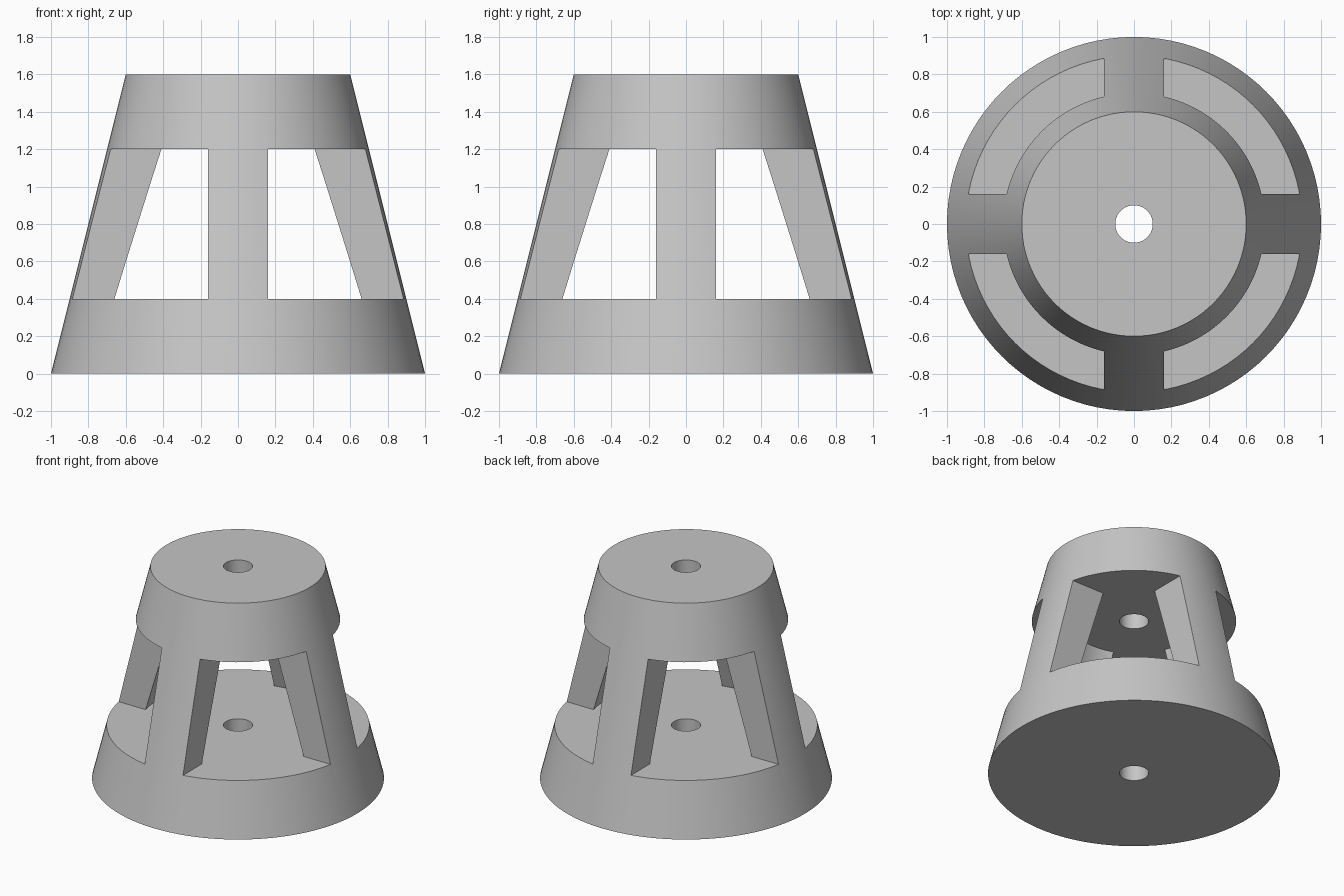
import bpy

if "Cube" in bpy.data.objects:
    bpy.data.objects.remove(bpy.data.objects["Cube"], do_unlink=True)

SEGMENTS = 96
HEIGHT = 1.6
SLOT_LOW, SLOT_HIGH = 0.4, 1.2
RIB_HALF = 0.16
BORE = 0.1

grey = bpy.data.materials.new("plain grey")
grey.use_nodes = True
colour = (0.56, 0.56, 0.56, 1)
grey.diffuse_color = colour
grey.node_tree.nodes["Principled BSDF"].inputs["Base Color"].default_value = colour


def frustum(name, r_low, r_high, z_low, z_high):
    bpy.ops.mesh.primitive_cone_add(
        vertices=SEGMENTS, radius1=r_low, radius2=r_high,
        depth=z_high - z_low, location=(0, 0, (z_low + z_high) / 2))
    obj = bpy.context.object
    obj.name = name
    return obj


def box(name, low, high):
    centre = [(a + b) / 2 for a, b in zip(low, high)]
    bpy.ops.mesh.primitive_cube_add(size=1, location=centre)
    obj = bpy.context.object
    obj.name = name
    obj.scale = [b - a for a, b in zip(low, high)]
    return obj


def cut(target, cutter):
    cutter.hide_render = True
    mod = target.modifiers.new("cut", "BOOLEAN")
    mod.operation = "DIFFERENCE"
    mod.solver = "EXACT"
    mod.object = cutter
    bpy.context.view_layer.objects.active = target
    bpy.ops.object.modifier_apply(modifier=mod.name)
    bpy.data.objects.remove(cutter, do_unlink=True)


# Tapered body
body = frustum("slotted_cone_body", 1.0, 0.6, 0, HEIGHT)
body.data.materials.clear()
body.data.materials.append(grey)

# Tapered cavity between the base and the cap
cut(body, frustum("cavity_cutter", 0.68, 0.44, SLOT_LOW, SLOT_HIGH))

# Four corner windows, leaving four ribs on the axes
for sx in (-1, 1):
    for sy in (-1, 1):
        xs = sorted((sx * RIB_HALF, sx * 1.2))
        ys = sorted((sy * RIB_HALF, sy * 1.2))
        cut(body, box("window_cutter", (xs[0], ys[0], SLOT_LOW),
                      (xs[1], ys[1], SLOT_HIGH)))

# Vertical bore through base and cap
cut(body, frustum("bore_cutter", BORE, BORE, -0.2, HEIGHT + 0.2))

# Smooth round walls with crisp edges
bpy.ops.object.select_all(action="DESELECT")
body.select_set(True)
bpy.context.view_layer.objects.active = body
bpy.ops.object.shade_smooth_by_angle(angle=0.5)
